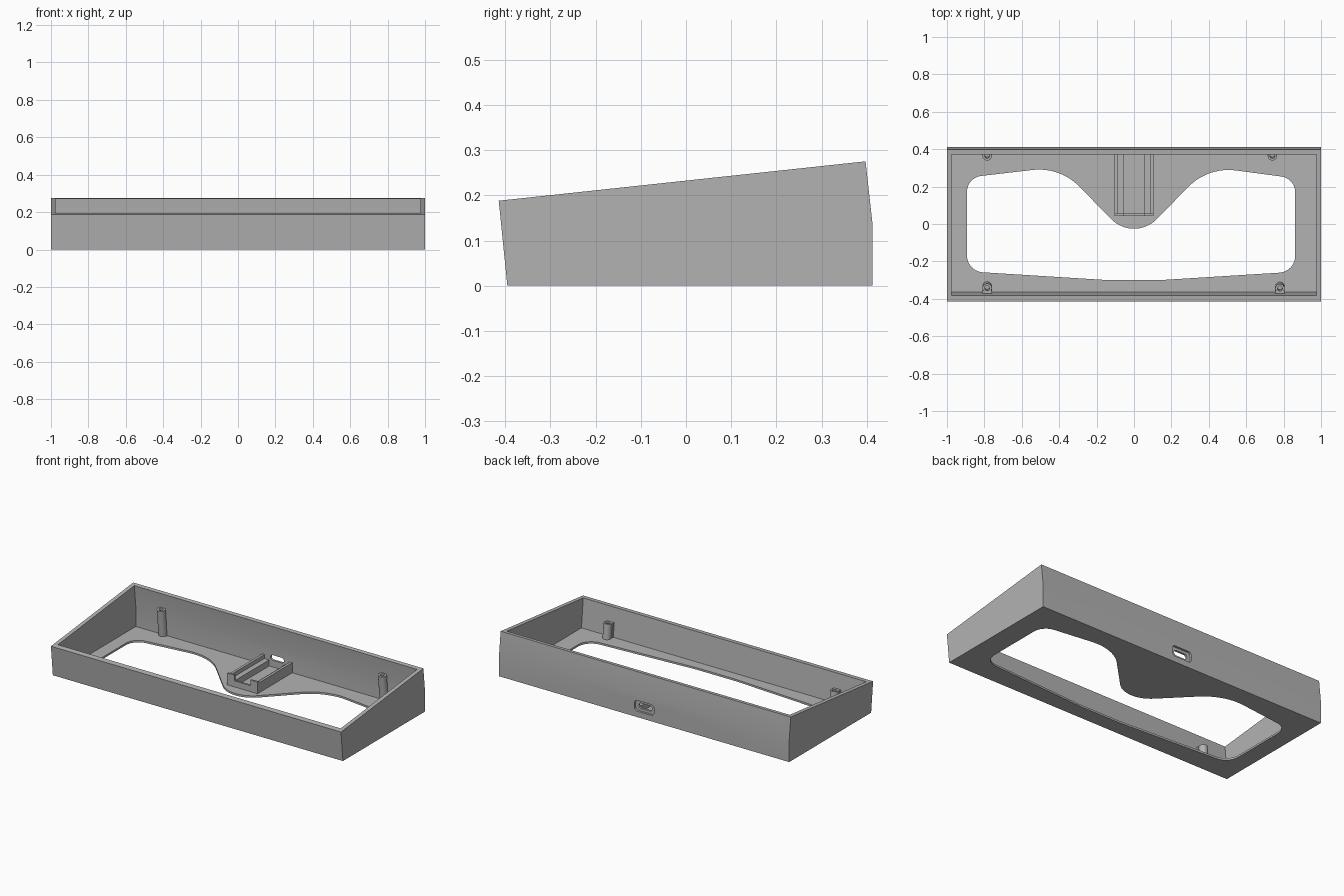
import bpy, bmesh, math
from mathutils import Vector, Matrix

if "Cube" in bpy.data.objects:
    bpy.data.objects.remove(bpy.data.objects["Cube"])

grey = bpy.data.materials.new("plain grey")
grey.diffuse_color = (0.45, 0.45, 0.45, 1)
grey.use_nodes = True
grey.node_tree.nodes["Principled BSDF"].inputs["Base Color"].default_value = grey.diffuse_color
TILT = math.atan2(0.087, 0.811)


def finish(bm, name):
    bmesh.ops.recalc_face_normals(bm, faces=bm.faces)
    me = bpy.data.meshes.new(name)
    bm.to_mesh(me)
    bm.free()
    me.materials.append(grey)
    ob = bpy.data.objects.new(name, me)
    bpy.context.collection.objects.link(ob)
    return ob


def prism(name, outline, axis, lo, hi):
    """Extrude a 2D outline along x (yz), y (xz) or z (xy)."""
    place = {"x": lambda p, t: (t, p[0], p[1]),
             "y": lambda p, t: (p[0], t, p[1]),
             "z": lambda p, t: (p[0], p[1], t)}[axis]
    bm = bmesh.new()
    a = [bm.verts.new(place(p, lo)) for p in outline]
    b = [bm.verts.new(place(p, hi)) for p in outline]
    bm.faces.new(a)
    bm.faces.new(b)
    n = len(a)
    for i in range(n):
        j = (i + 1) % n
        bm.faces.new((a[i], a[j], b[j], b[i]))
    return finish(bm, name)


def rounded(corners, steps=10):
    """Fillet every (x, y, radius) corner of a polygon."""
    out = []
    n = len(corners)
    for i, (x, y, r) in enumerate(corners):
        p = Vector((x, y))
        u = (Vector(corners[i - 1][:2]) - p).normalized()
        v = (Vector(corners[(i + 1) % n][:2]) - p).normalized()
        half = u.angle(v) / 2
        c = p + (u + v).normalized() * (r / math.sin(half))
        t = r / math.tan(half)
        s, e = p + u * t - c, p + v * t - c
        for k in range(steps + 1):
            d = s.lerp(e, k / steps).normalized() * r
            out.append(tuple(c + d))
    return out


def rect(x0, x1, y0, y1):
    return [(x0, y0), (x1, y0), (x1, y1), (x0, y1)]


def slot(w, h, z, r):
    return rounded([(x, y, r) for x, y in rect(-w / 2, w / 2, z - h / 2, z + h / 2)], 6)


def cut(ob, cutter):
    m = ob.modifiers.new("cut", "BOOLEAN")
    m.operation, m.solver, m.object = "DIFFERENCE", "EXACT", cutter
    bpy.context.view_layer.objects.active = ob
    bpy.ops.object.modifier_apply(modifier=m.name)
    bpy.data.objects.remove(cutter)


def smooth(ob):
    bpy.ops.object.select_all(action="DESELECT")
    ob.select_set(True)
    bpy.context.view_layer.objects.active = ob
    bpy.ops.object.shade_smooth_by_angle(angle=math.radians(25))


# Case: sloped wedge hollowed into a tray
case = prism("case_shell", [(-0.395, 0), (0.412, 0), (0.412, 0.14),
                            (0.397, 0.275), (-0.414, 0.188)], "x", -1, 1)
cut(case, prism("cavity", [(-0.363, 0.012), (0.386, 0.012), (0.386, 0.14),
                           (0.357, 0.4), (-0.402, 0.4)], "x", -0.975, 0.975))

# Curved opening in the floor
opening = rounded([(-0.893, 0.248, 0.085), (-0.396, 0.306, 0.3), (0, -0.098, 0.17),
                   (0.396, 0.306, 0.3), (0.862, 0.244, 0.085), (0.862, -0.255, 0.09),
                   (0.14, -0.3, 0.3), (-0.14, -0.3, 0.3), (-0.893, -0.253, 0.09)], 12)
cut(case, prism("floor_opening", opening, "z", -0.1, 0.1))

# Cable port through the back wall, with a shallow outer recess
cut(case, prism("port_recess", slot(0.135, 0.066, 0.07, 0.02), "y", 0.399, 0.5))
cut(case, prism("port_hole", slot(0.092, 0.032, 0.07, 0.0155), "y", 0.36, 0.45))
smooth(case)


# Screw posts, square to the sloped top
def post(name, x, y, to_wall):
    top = 0.188 + (y + 0.414) * math.tan(TILT) - 0.093
    h = (top - 0.007) / math.cos(TILT)
    bm = bmesh.new()
    prof = [(0, h - 0.06), (0.013, h - 0.06), (0.013, h), (0.025, h), (0.025, 0), (0, 0)]
    vs = [bm.verts.new((r, 0, z)) for r, z in prof]
    es = [bm.edges.new(e) for e in zip(vs, vs[1:])]
    bmesh.ops.spin(bm, geom=vs + es, cent=(0, 0, 0), axis=(0, 0, 1),
                   angle=2 * math.pi, steps=24)
    bmesh.ops.remove_doubles(bm, verts=bm.verts, dist=1e-5)
    ob = finish(bm, name)
    base = Vector((x, y + h * math.sin(TILT), 0.007))
    m = Matrix.Translation(base) @ Matrix.Rotation(TILT, 4, "X")
    ob.data.transform(m)
    smooth(ob)
    if to_wall:   # square web joining the post to the front wall
        web = prism(name + "_web", rect(-0.025, 0.025, -0.036, -0.014), "z", 0, h)
        web.data.transform(m)


post("back_left_post", -0.785, 0.364, False)
post("back_right_post", 0.74, 0.364, False)
post("front_left_post", -0.785, -0.343, True)
post("front_right_post", 0.78, -0.345, True)

# Circuit board holder: notched stop plate, side walls and support rails
prism("holder_stop", [(-0.105, 0.005), (0.105, 0.005), (0.105, 0.085), (0.055, 0.085),
                      (0.055, 0.05), (-0.055, 0.05), (-0.055, 0.085), (-0.105, 0.085)],
      "y", 0.044, 0.055)
for side, s in (("left", -1), ("right", 1)):
    prism(f"holder_{side}_wall", rect(s * 0.088, s * 0.104, 0.005, 0.075), "y", 0.05, 0.39)
    prism(f"holder_{side}_rail", rect(s * 0.055, s * 0.09, 0.005, 0.05), "y", 0.05, 0.39)
